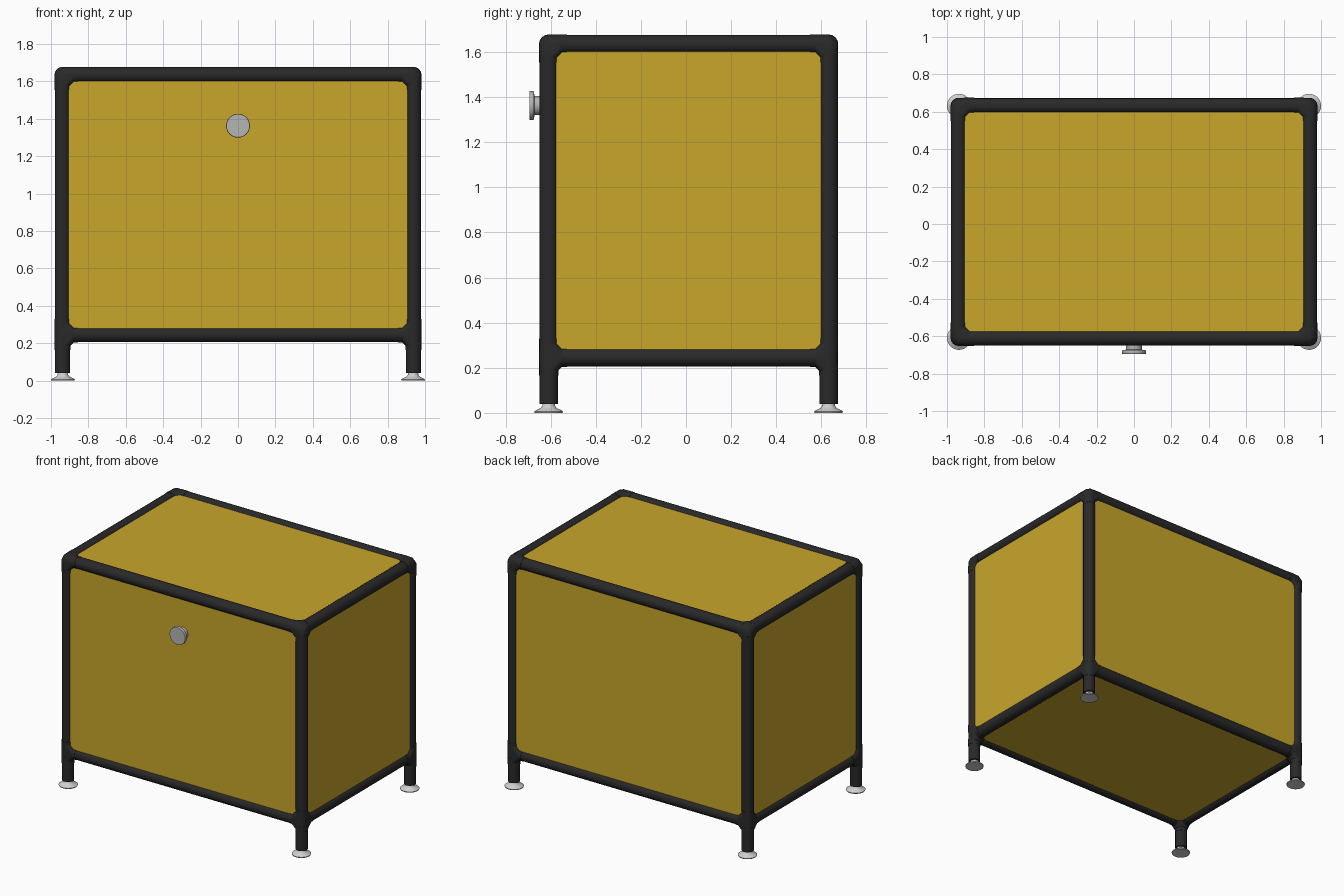
import bpy, bmesh, math
from mathutils import Vector, Matrix

cube = bpy.data.objects.get("Cube")
if cube:
    bpy.data.objects.remove(cube, do_unlink=True)


def material(name, rgb):
    m = bpy.data.materials.new(name)
    m.use_nodes = True
    m.diffuse_color = (*rgb, 1)
    m.node_tree.nodes["Principled BSDF"].inputs["Base Color"].default_value = (*rgb, 1)
    return m


YELLOW = material("mustard yellow", (0.58, 0.38, 0.024))
BLACK = material("soft black", (0.022, 0.022, 0.022))
KNOB = material("brushed grey", (0.46, 0.46, 0.46))
FOOT = material("light chrome", (0.62, 0.62, 0.62))

# Frame centre lines
X = 0.938
Y_FRONT, Y_BACK = -0.609, 0.632
Z_LOW, Z_HIGH = 0.247, 1.635
R = 0.041          # tube radius
SINK = 0.023       # how far panel faces sit outside the centre lines
SIDES = 16


def finish(name, bm, mat, smooth=True):
    bmesh.ops.recalc_face_normals(bm, faces=bm.faces)
    mesh = bpy.data.meshes.new(name)
    bm.to_mesh(mesh)
    bm.free()
    mesh.materials.append(mat)
    obj = bpy.data.objects.new(name, mesh)
    bpy.context.collection.objects.link(obj)
    if smooth:
        bpy.ops.object.select_all(action='DESELECT')
        obj.select_set(True)
        bpy.context.view_layer.objects.active = obj
        bpy.ops.object.shade_smooth_by_angle(angle=math.radians(35))
    return obj


def add_rod(bm, a, b, r):
    a, b = Vector(a), Vector(b)
    turn = (b - a).to_track_quat('Z', 'Y').to_matrix().to_4x4()
    return bmesh.ops.create_cone(
        bm, cap_ends=True, segments=SIDES, radius1=r, radius2=r,
        depth=(b - a).length,
        matrix=Matrix.Translation((a + b) / 2) @ turn)["verts"]


def tube(name, a, b, r=R):
    bm = bmesh.new()
    add_rod(bm, a, b, r)
    return finish(name, bm, BLACK)


def joint(name, centre, directions):
    """Corner connector: a chamfered core with a sleeve along each tube."""
    c = Vector(centre)
    bm = bmesh.new()
    for d in directions:
        add_rod(bm, c, c + Vector(d) * 0.06, R + 0.001)
    hull = bmesh.ops.convex_hull(bm, input=bm.verts[:])
    loose = {g for g in hull["geom_interior"] + hull["geom_unused"]
             if isinstance(g, bmesh.types.BMVert)}
    bmesh.ops.delete(bm, geom=list(loose), context='VERTS')
    # Remove the old rod faces left inside the hull
    keep = {g for g in hull["geom"] if isinstance(g, bmesh.types.BMFace)}
    bmesh.ops.delete(bm, geom=[f for f in bm.faces if f not in keep], context='FACES')
    for d in directions:
        add_rod(bm, c + Vector(d) * 0.03, c + Vector(d) * 0.082, R + 0.002)
    return finish(name, bm, BLACK)


def lathe(name, profile, mat, matrix):
    bm = bmesh.new()
    verts = [bm.verts.new((r, 0, h)) for r, h in profile]
    edges = [bm.edges.new(pair) for pair in zip(verts, verts[1:])]
    bmesh.ops.spin(bm, geom=verts + edges, cent=(0, 0, 0), axis=(0, 0, 1),
                   angle=math.tau, steps=32, use_duplicate=False)
    bmesh.ops.remove_doubles(bm, verts=bm.verts, dist=0.0001)
    bm.transform(matrix)
    return finish(name, bm, mat)


def panel(name, low, high):
    low, high = Vector(low), Vector(high)
    bm = bmesh.new()
    bmesh.ops.create_cube(bm, size=1, matrix=Matrix.Translation((low + high) / 2)
                          @ Matrix.Diagonal((*(high - low), 1)))
    return finish(name, bm, YELLOW, smooth=False)


ends_x = (("right", -X), ("left", X))
ends_y = (("front", Y_FRONT), ("back", Y_BACK))
ends_z = (("lower", Z_LOW), ("upper", Z_HIGH))

# Horizontal tubes
for zn, z in ends_z:
    for yn, y in ends_y:
        tube(f"{zn}_{yn}_tube", (-X, y, z), (X, y, z))
    for xn, x in ends_x:
        tube(f"{zn}_{xn}_tube", (x, Y_FRONT, z), (x, Y_BACK, z))

# Posts, legs, feet and corner joints
foot_profile = [(0, 0.006), (0.05, 0), (0.062, 0), (0.064, 0.006), (0.056, 0.012),
                (0.036, 0.021), (0.028, 0.032), (0.027, 0.05), (0, 0.05)]
for xn, x in ends_x:
    for yn, y in ends_y:
        tag = f"{yn}_{xn}"
        tube(f"{tag}_post", (x, y, Z_LOW), (x, y, Z_HIGH))
        tube(f"{tag}_leg", (x, y, 0.04), (x, y, Z_LOW))
        lathe(f"{tag}_foot", foot_profile, FOOT,
              Matrix.Translation((math.copysign(0.936, x), y, 0)))
        inward = [(-math.copysign(1, x), 0, 0), (0, -math.copysign(1, y), 0)]
        joint(f"{tag}_upper_joint", (x, y, Z_HIGH), inward + [(0, 0, -1)])
        joint(f"{tag}_lower_joint", (x, y, Z_LOW), inward + [(0, 0, 1), (0, 0, -1)])

# Infill panels, each running into the tubes around it
T = 0.012
for xn, x in ends_x:
    s = math.copysign(1, x)
    a, b = sorted((x + s * SINK, x + s * (SINK - T)))
    panel(f"{xn}_panel", (a, Y_FRONT, Z_LOW), (b, Y_BACK, Z_HIGH))
for yn, y in ends_y:
    s = math.copysign(1, y)
    a, b = sorted((y + s * SINK, y + s * (SINK - T)))
    panel(f"{yn}_panel", (-X, a, Z_LOW), (X, b, Z_HIGH))
panel("top_panel", (-X, Y_FRONT, Z_HIGH + SINK - T), (X, Y_BACK, Z_HIGH + SINK))
panel("bottom_panel", (-X, Y_FRONT, Z_LOW - SINK), (X, Y_BACK, Z_LOW - SINK + T))

# Door knob pointing forward
knob_profile = [(0, 0), (0.042, 0), (0.042, 0.043), (0.062, 0.045),
                (0.064, 0.048), (0.064, 0.063), (0.062, 0.066), (0, 0.066)]
lathe("door_knob", knob_profile, KNOB,
      Matrix.Translation((0, -0.629, 1.363)) @ Matrix.Rotation(math.pi / 2, 4, 'X'))
